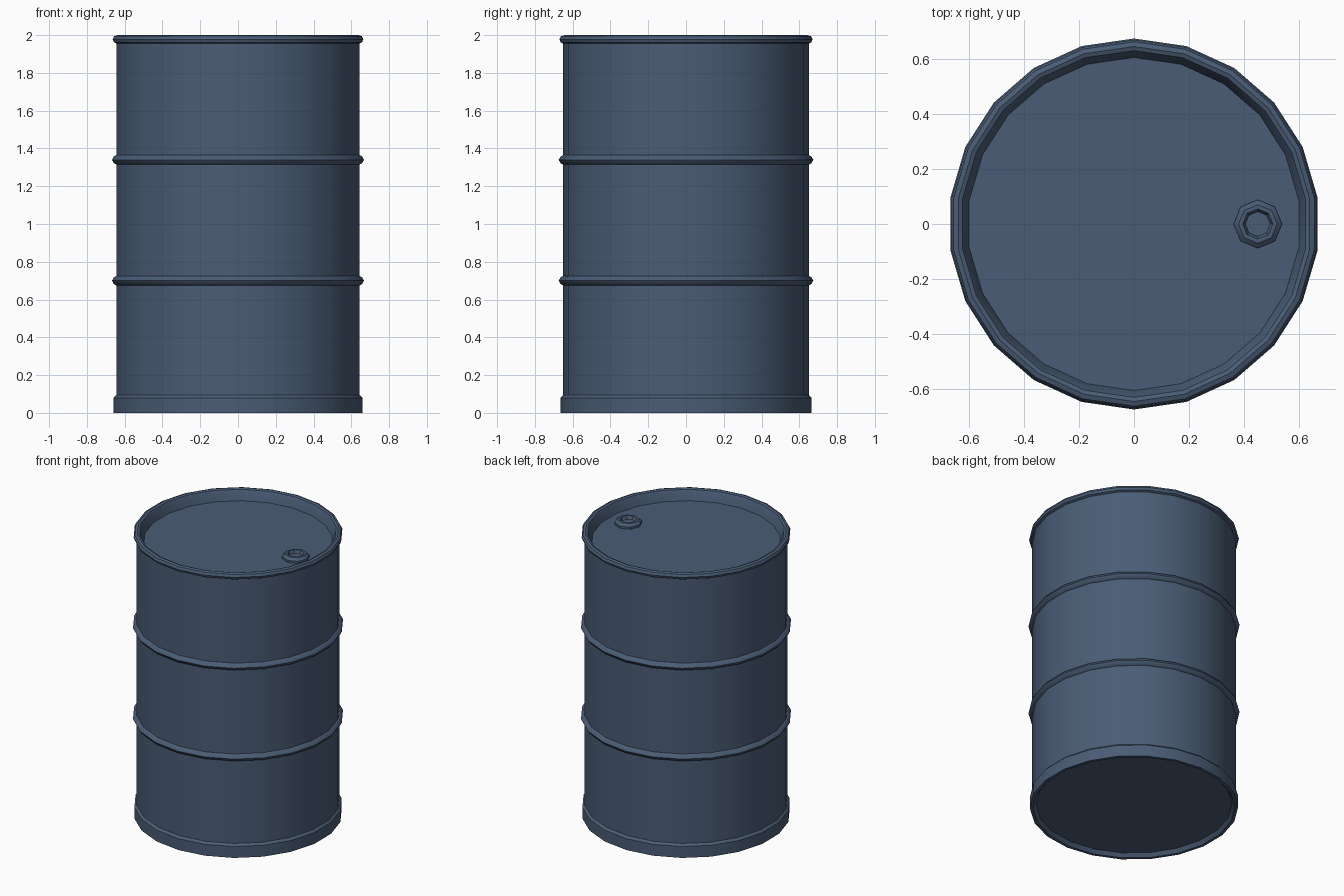
import bpy, bmesh, math

if "Cube" in bpy.data.objects:
    bpy.data.objects.remove(bpy.data.objects["Cube"])

paint = bpy.data.materials.new("slate blue paint")
paint.diffuse_color = (0.068, 0.108, 0.178, 1.0)
paint.use_nodes = True
paint.node_tree.nodes["Principled BSDF"].inputs["Base Color"].default_value = paint.diffuse_color


def lathe(name, profile, sides, centre=(0, 0)):
    """Revolve (radius, z) points around z; a zero radius closes an end."""
    bm = bmesh.new()
    rings = []
    for r, z in profile:
        if r == 0:
            rings.append([bm.verts.new((centre[0], centre[1], z))])
            continue
        ring = []
        for i in range(sides):
            a = math.pi / 2 + 2 * math.pi * i / sides
            ring.append(bm.verts.new((centre[0] + r * math.cos(a),
                                      centre[1] + r * math.sin(a), z)))
        rings.append(ring)
    for low, high in zip(rings, rings[1:]):
        for i in range(sides):
            j = (i + 1) % sides
            loop = [low[i % len(low)], low[j % len(low)],
                    high[j % len(high)], high[i % len(high)]]
            face = list(dict.fromkeys(loop))
            bm.faces.new(face)
    bmesh.ops.recalc_face_normals(bm, faces=bm.faces)
    mesh = bpy.data.meshes.new(name)
    bm.to_mesh(mesh)
    bm.free()
    mesh.materials.append(paint)
    obj = bpy.data.objects.new(name, mesh)
    bpy.context.collection.objects.link(obj)
    bpy.ops.object.select_all(action='DESELECT')
    obj.select_set(True)
    bpy.context.view_layer.objects.active = obj
    bpy.ops.object.shade_smooth_by_angle(angle=math.radians(40))
    return obj


def hoop(z):
    """Raised ring pressed into the drum wall."""
    return [(0.65, z - 0.025), (0.664, z - 0.018), (0.674, z),
            (0.664, z + 0.018), (0.65, z + 0.025)]


# Drum: recessed base, bottom rim, wall with two hoops, rolled lip, sunken lid
drum = [(0, 0.025), (0.625, 0.025), (0.645, 0.0), (0.665, 0.0),
        (0.665, 0.08), (0.65, 0.095)]
drum += hoop(0.70) + hoop(1.34)
drum += [(0.65, 1.955), (0.664, 1.962), (0.67, 1.978), (0.662, 1.994),
         (0.645, 2.0), (0.63, 1.994), (0.62, 1.975), (0.605, 1.925), (0, 1.925)]
lathe("drum", drum, 22)

# Filler plug: small collar with a hollow centre
plug = [(0.088, 1.92), (0.088, 1.94), (0.07, 1.957), (0.055, 1.957),
        (0.045, 1.935), (0, 1.935)]
lathe("filler_plug", plug, 8, (0.45, 0))
